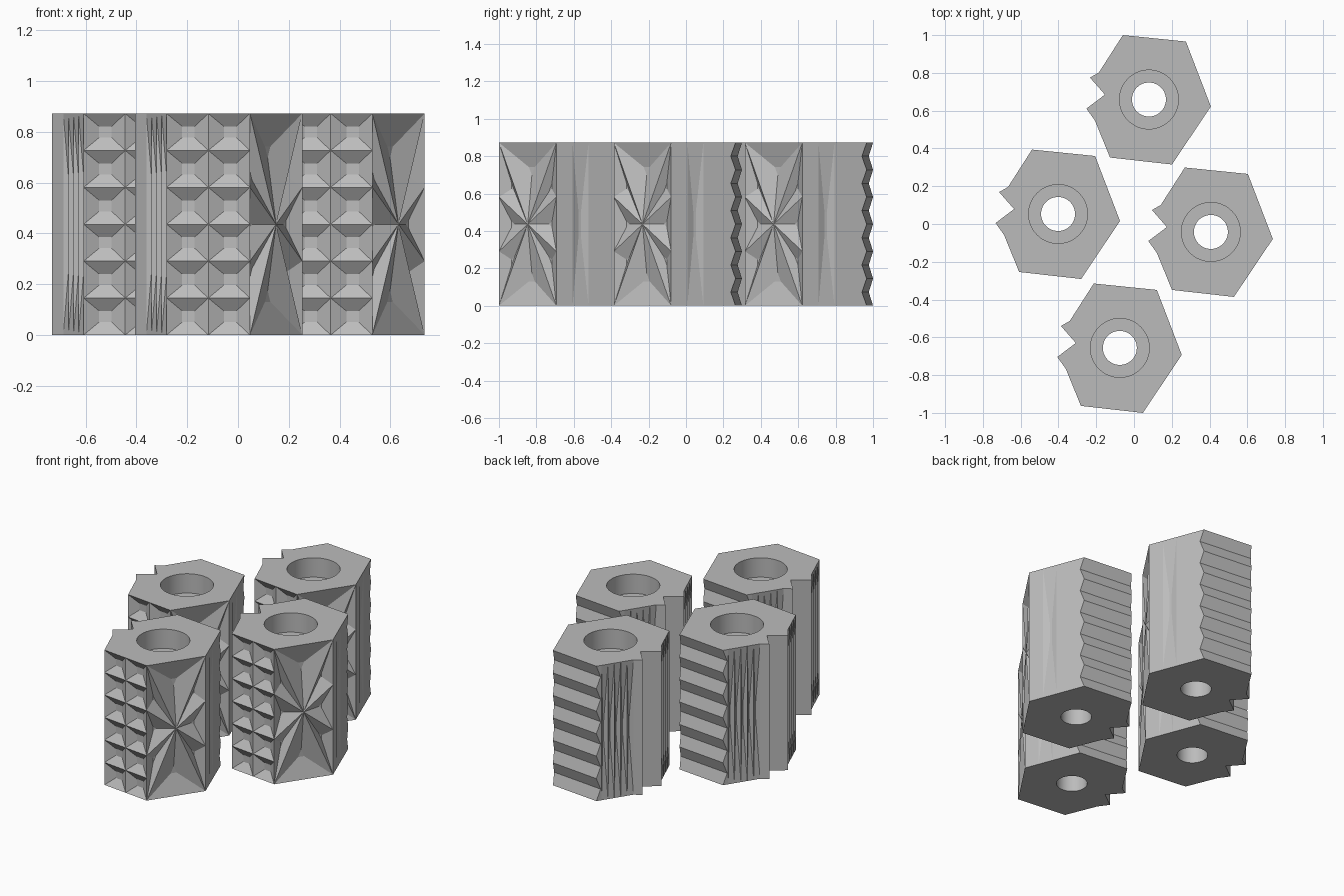
import bpy, bmesh, math
from mathutils import Vector

cube = bpy.data.objects.get("Cube")
if cube:
    bpy.data.objects.remove(cube, do_unlink=True)

H = 0.872          # block height
ROWS = 6           # rows of pits and ribs
BORE, SINK, SINK_DEPTH = 0.09, 0.156, 0.125

# Counter-clockwise outline, starting at the front left corner
OUTLINE = [(-.206, -.307), (.122, -.344), (.328, -.037), (.196, .307), (-.138, .341),
           (-.265, .143), (-.312, .116), (-.233, .026), (-.331, -.048), (-.286, -.111)]

steel = bpy.data.materials.new("mid grey")
steel.use_nodes = True
grey = (0.5, 0.5, 0.5, 1)
steel.diffuse_color = grey
steel.node_tree.nodes["Principled BSDF"].inputs["Base Color"].default_value = grey


class Wall:
    """A side wall with local coordinates: u along it (0-1), z up, d inward."""
    def __init__(self, bm, i):
        self.bm = bm
        self.p = Vector((*OUTLINE[i], 0))
        self.q = Vector((*OUTLINE[(i + 1) % len(OUTLINE)], 0))
        along = (self.q - self.p).normalized()
        self.inward = Vector((-along.y, along.x, 0))

    def at(self, u, z, d=0):
        return self.p.lerp(self.q, u) + Vector((0, 0, z * H)) + self.inward * d

    def face(self, pts):
        self.bm.faces.new([self.bm.verts.new(c) for c in pts])

    def flat(self, u0=0, u1=1):
        self.face([self.at(u0, 0), self.at(u1, 0), self.at(u1, 1), self.at(u0, 1)])

    def pit(self, corners, depth, shrink):
        """Recessed cell whose sides slope to a smaller floor."""
        outer = [self.at(*c) for c in corners]
        mid = sum(outer, Vector()) / len(outer)
        inner = [mid.lerp(c, shrink) + self.inward * depth for c in outer]
        n = len(outer)
        for k in range(n):
            j = (k + 1) % n
            self.face([outer[k], outer[j], inner[j], inner[k]])
        self.face(inner)

    def grid(self, cols, rows, depth, shrink, u0=0, u1=1):
        for c in range(cols):
            a, b = (u0 + (u1 - u0) * (c + k) / cols for k in (0, 1))
            for r in range(rows):
                lo, hi = r / rows, (r + 1) / rows
                self.pit([(a, lo), (b, lo), (b, hi), (a, hi)], depth, shrink)

    def star(self, depth, shrink):
        rim = [(0, 0), (1, 0), (1, 1/3), (1, 2/3), (1, 1), (0, 1), (0, 2/3), (0, 1/3)]
        for k, point in enumerate(rim):
            self.pit([point, rim[(k + 1) % len(rim)], (.5, .5)], depth, shrink)


def ribs_profile(depth):
    """Saw-tooth heights and depths from bottom to top."""
    return [(k / (2 * ROWS), depth * (k % 2)) for k in range(2 * ROWS + 1)]


def circle(bm, radius, z, n=48):
    return [bm.verts.new((radius * math.cos(2 * math.pi * k / n),
                          radius * math.sin(2 * math.pi * k / n), z)) for k in range(n)]


def band(bm, low, high, smooth=True):
    """Strip between two rings, facing the axis or upward."""
    n = len(low)
    for k in range(n):
        j = (k + 1) % n
        bm.faces.new((low[j], low[k], high[k], high[j])).smooth = smooth


def cap(bm, z, ring, up):
    """End face with a round hole."""
    rim = [bm.verts.new((*p, z)) for p in OUTLINE]
    edges = []
    for loop in (rim, ring):
        for a, b in zip(loop, loop[1:] + loop[:1]):
            edges.append(bm.edges.get((a, b)) or bm.edges.new((a, b)))
    made = bmesh.ops.triangle_fill(bm, use_beauty=True, edges=edges, normal=(0, 0, up))
    for f in made["geom"]:
        if isinstance(f, bmesh.types.BMFace):
            f.normal_update()
            if f.normal.z * up < 0:
                f.normal_flip()


def build_block():
    bm = bmesh.new()
    walls = [Wall(bm, i) for i in range(len(OUTLINE))]
    front, star, side, back, flutes = walls[:5]
    margin, rib_depth = 0.1, 0.027
    teeth = ribs_profile(rib_depth)

    # Front pits and the eight-rayed star
    front.grid(2, ROWS, 0.035, 0.3)
    star.star(0.04, 0.1)

    # Ribbed back, with its grooves running out through both neighbours
    start = [side.at(1 - d / .368, z) for z, d in teeth]
    end = [flutes.at(d / .235, z) for z, d in teeth]
    for k in range(len(teeth) - 1):
        back.face([start[k], end[k], end[k + 1], start[k + 1]])

    # Side wall with one long shallow pit
    side.flat(0, .25)
    side.grid(1, 1, 0.012, 0.15, .25, .5)
    side.face([side.at(.5, 0)] + start + [side.at(.5, 1)])

    # Fluted walls either side of the notch
    flutes.face([flutes.at(.14, 0), flutes.at(.14, 1)] + end[::-1])
    flutes.grid(5, 1, 0.025, 0.1, .14, 1)
    walls[9].grid(4, 1, 0.025, 0.1)
    for w in walls[5:9]:
        w.flat()

    # Stepped bore
    top, floor_outer = circle(bm, SINK, H), circle(bm, SINK, H - SINK_DEPTH)
    floor_inner, bottom = circle(bm, BORE, H - SINK_DEPTH), circle(bm, BORE, 0)
    band(bm, floor_outer, top)
    band(bm, floor_inner, floor_outer, False)
    band(bm, bottom, floor_inner)
    cap(bm, H, top, 1)
    cap(bm, 0, bottom, -1)

    bmesh.ops.remove_doubles(bm, verts=bm.verts, dist=1e-5)
    for e in bm.edges:
        if len(e.link_faces) == 2 and e.calc_face_angle(0) > 0.6:
            e.smooth = False
    mesh = bpy.data.meshes.new("block")
    bm.to_mesh(mesh)
    bm.free()
    mesh.materials.append(steel)
    return mesh


block = build_block()
PLACES = {"front_block": (-.075, -.656), "right_side_block": (.407, -.042),
          "left_side_block": (-.402, .053), "back_block": (.079, .659)}
for name, (x, y) in PLACES.items():
    ob = bpy.data.objects.new(name, block)
    ob.location = (x, y, 0)
    bpy.context.collection.objects.link(ob)
